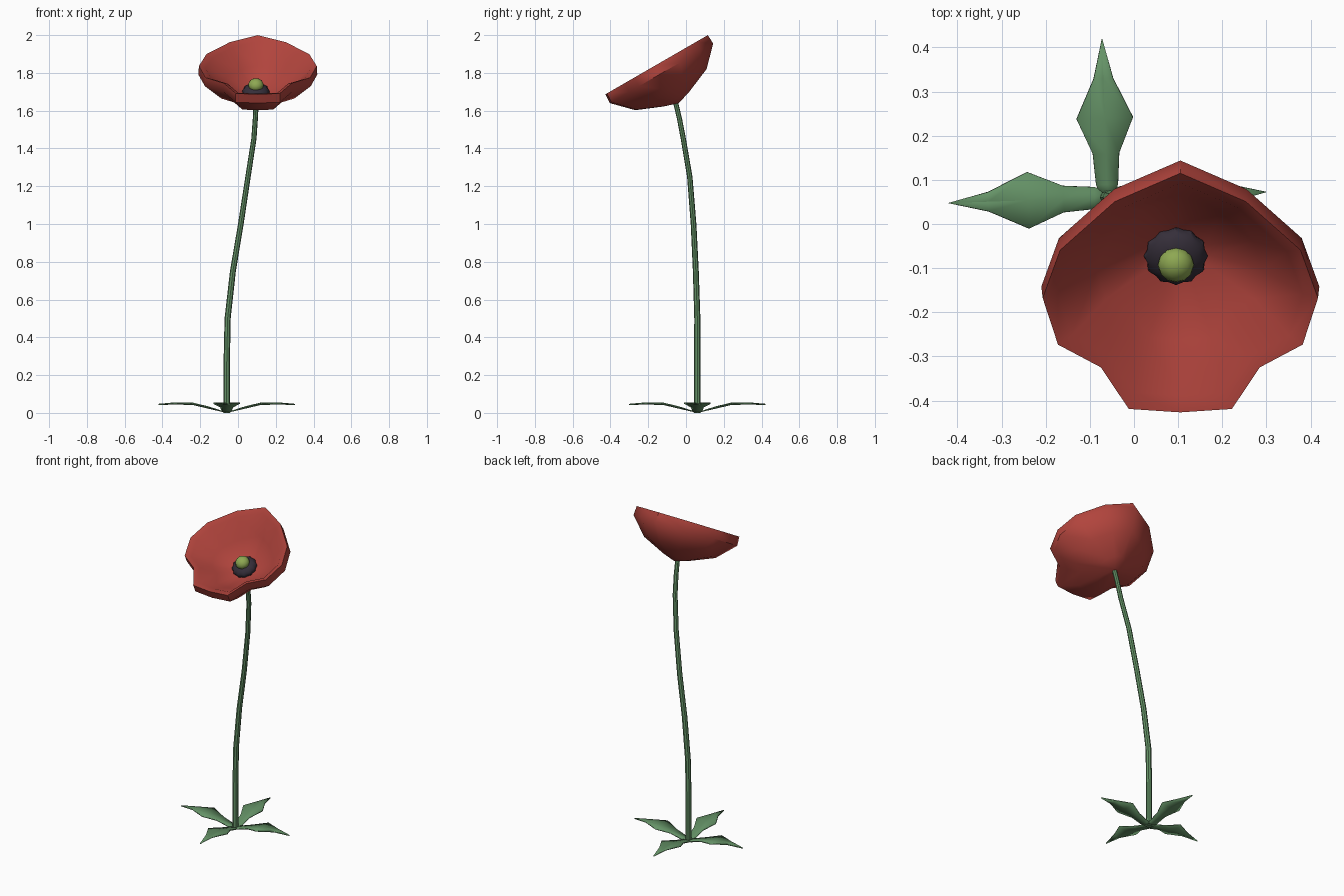
import bpy, bmesh, math
from mathutils import Vector, Matrix

if "Cube" in bpy.data.objects:
    bpy.data.objects.remove(bpy.data.objects["Cube"])

def material(name, rgb):
    m = bpy.data.materials.new(name)
    m.diffuse_color = (*rgb, 1)
    m.use_nodes = True
    m.node_tree.nodes["Principled BSDF"].inputs["Base Color"].default_value = m.diffuse_color
    return m

RED = material("petal red", (0.44, 0.058, 0.046))
GREEN = material("leaf green", (0.13, 0.29, 0.135))
DARK = material("stamen dark", (0.036, 0.028, 0.042))
LIME = material("seed pod green", (0.27, 0.39, 0.085))

def make_object(name, bm, mat, angle=40):
    bmesh.ops.recalc_face_normals(bm, faces=bm.faces)
    me = bpy.data.meshes.new(name)
    bm.to_mesh(me)
    bm.free()
    me.materials.append(mat)
    ob = bpy.data.objects.new(name, me)
    bpy.context.collection.objects.link(ob)
    bpy.ops.object.select_all(action='DESELECT')
    ob.select_set(True)
    bpy.context.view_layer.objects.active = ob
    bpy.ops.object.shade_smooth_by_angle(angle=math.radians(angle))
    return ob

def loft(bm, rings):
    """Bridge closed rings of points; end rings are capped by a fan or n-gon."""
    rows = [[bm.verts.new(p) for p in r] for r in rings]
    for a, b in zip(rows, rows[1:]):
        n = max(len(a), len(b))
        for i in range(n):
            j = (i + 1) % n
            if len(a) == 1:
                bm.faces.new((a[0], b[j], b[i]))
            elif len(b) == 1:
                bm.faces.new((a[i], a[j], b[0]))
            else:
                bm.faces.new((a[i], a[j], b[j], b[i]))
    for r in (rows[0], rows[-1]):
        if len(r) > 2:
            bm.faces.new(r)

# stem: tapered eight-sided tube along a gentle S
path = [(-.06, .06, 0), (-.06, .06, .25), (-.055, .06, .5), (-.027, .052, .75),
        (.015, .04, 1.0), (.053, .02, 1.25), (.084, -.014, 1.45),
        (.092, -.035, 1.56), (.097, -.058, 1.655)]
bm = bmesh.new()
rings = []
for x, y, z in path:
    r = .0175 - .0025 * z
    rings.append([(x + r * math.cos(k * math.pi / 4), y + r * math.sin(k * math.pi / 4), z)
                  for k in range(8)])
loft(bm, rings)
make_object("stem", bm, GREEN)

# flower frame: local z is the direction the bowl opens
tilt = Matrix.Translation((.105, -.15, 1.835)) @ Matrix.Rotation(math.radians(30), 4, 'X')

# bowl: notched outline, mirrored, swept through a thick-walled profile
half = [(.15, .24), (.275, .112), (.315, -.015), (.28, -.138), (.182, -.198), (.118, -.308)]
outline = [(0, .315)] + half + [(0, -.317)] + [(-x, y) for x, y in reversed(half)]
profile = [(.25, -.2), (.69, -.142), (1, -.042), (.99, .01), (.88, -.006),
           (.6, -.105), (.22, -.165)]
bm = bmesh.new()
rings = [[tilt @ Vector((0, 0, -.225))]]
rings += [[tilt @ Vector((x * s, y * s, w)) for x, y in outline] for s, w in profile]
rings += [[tilt @ Vector((0, 0, -.18))]]
loft(bm, rings)
make_object("petal_bowl", bm, RED, 45)

# stamen cushion: flattened ball with a scalloped edge
bm = bmesh.new()
bmesh.ops.create_uvsphere(bm, u_segments=24, v_segments=10, radius=.07)
for v in bm.verts:
    a = math.atan2(v.co.y, v.co.x)
    k = 1 + .04 * math.cos(12 * a)
    v.co = Vector((v.co.x * k, v.co.y * k, v.co.z * .55))
bm.transform(tilt @ Matrix.Translation((-.01, 0, -.155)))
make_object("stamen_cushion", bm, DARK)

# seed pod in the middle
bm = bmesh.new()
bmesh.ops.create_uvsphere(bm, u_segments=12, v_segments=8, radius=.041)
bm.transform(tilt @ Matrix.Translation((-.01, 0, -.115)) @ Matrix.Diagonal((1, 1, .85, 1)))
make_object("seed_pod", bm, LIME)

# four base leaves: (distance, half width, height) sections with a shallow fold
sections = [(.0, .015, .004), (.03, .025, .01), (.1, .03, .032), (.18, .064, .051),
            (.27, .022, .053)]
for n in range(4):
    bm = bmesh.new()
    rows = []
    for d, w, z in sections:
        rows.append([bm.verts.new((d, s * w, z - (.006 if s == 0 and d > .05 else 0)))
                     for s in (-1, 0, 1)])
    tip = bm.verts.new((.362, 0, .045))
    for a, b in zip(rows, rows[1:]):
        for i in (0, 1):
            bm.faces.new((a[i], b[i], b[i + 1], a[i + 1]))
    for i in (0, 1):
        bm.faces.new((rows[-1][i], tip, rows[-1][i + 1]))
    bm.transform(Matrix.Translation((-.06, .06, 0)) @
                 Matrix.Rotation(math.radians(90 * n + 2), 4, 'Z'))
    leaf = make_object(f"base_leaf_{n + 1}", bm, GREEN, 15)
    solid = leaf.modifiers.new("thickness", 'SOLIDIFY')
    solid.thickness = .006
    solid.offset = 0
